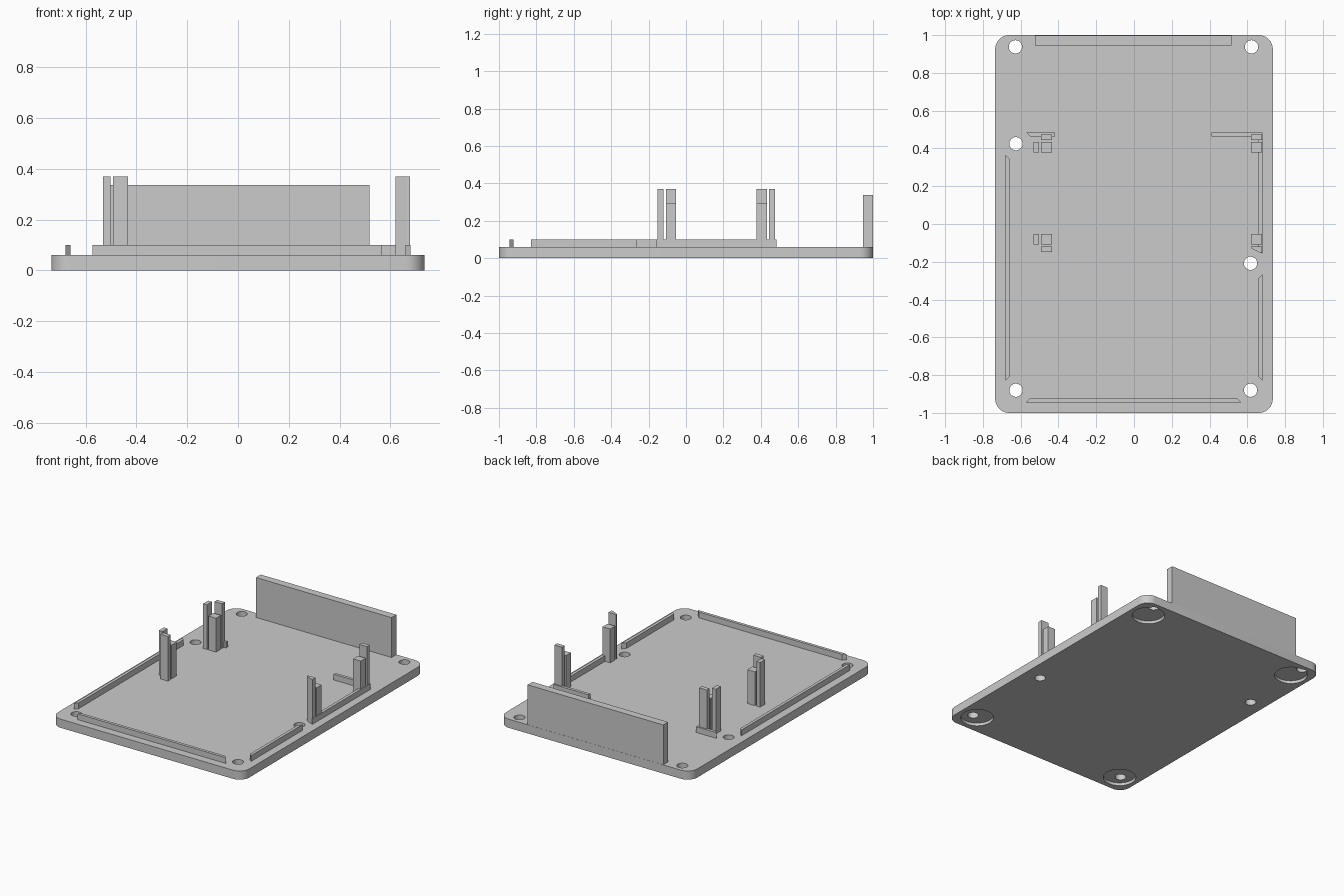
import bpy, bmesh, math

old = bpy.data.objects.get("Cube")
if old:
    bpy.data.objects.remove(old, do_unlink=True)

# Single plastic colour
grey = bpy.data.materials.new("grey plastic")
grey.use_nodes = True
color = (0.6, 0.6, 0.6, 1)
grey.diffuse_color = color
grey.node_tree.nodes["Principled BSDF"].inputs["Base Color"].default_value = color

PLATE_TOP, RIDGE_TOP, POST_TOP, TAB_TOP = 0.06, 0.10, 0.295, 0.37
SINK = 0.01  # parts start slightly inside the plate


def prism(name, outline, z0, z1):
    """Extrude a flat outline from z0 to z1."""
    bm = bmesh.new()
    face = bm.faces.new([bm.verts.new((x, y, z0)) for x, y in outline])
    moved = bmesh.ops.extrude_face_region(bm, geom=[face])["geom"]
    verts = [v for v in moved if isinstance(v, bmesh.types.BMVert)]
    bmesh.ops.translate(bm, verts=verts, vec=(0, 0, z1 - z0))
    bmesh.ops.recalc_face_normals(bm, faces=bm.faces)
    mesh = bpy.data.meshes.new(name)
    bm.to_mesh(mesh)
    bm.free()
    mesh.materials.append(grey)
    obj = bpy.data.objects.new(name, mesh)
    bpy.context.collection.objects.link(obj)
    return obj


def box(name, x0, x1, y0, y1, top):
    return prism(name, [(x0, y0), (x1, y0), (x1, y1), (x0, y1)], PLATE_TOP - SINK, top)


def arc(cx, cy, r, start, end, n):
    return [(cx + r * math.cos(start + (end - start) * i / n),
             cy + r * math.sin(start + (end - start) * i / n)) for i in range(n + 1)]


# Rounded base plate
half_x, half_y, radius = 0.735, 1.0, 0.075
outline = []
for i, (sx, sy) in enumerate([(1, 1), (-1, 1), (-1, -1), (1, -1)]):
    a = i * math.pi / 2
    outline += arc(sx * (half_x - radius), sy * (half_y - radius), radius, a, a + math.pi / 2, 10)
plate = prism("base_plate", outline, 0, PLATE_TOP)


def cut_circle(x, y, r, z0, z1):
    cutter = prism("hole_cutter", arc(x, y, r, 0, 2 * math.pi, 40)[:-1], z0, z1)
    cutter.hide_render = True
    mod = plate.modifiers.new("hole", 'BOOLEAN')
    mod.operation = 'DIFFERENCE'
    mod.solver = 'EXACT'
    mod.object = cutter
    bpy.ops.object.modifier_apply(modifier=mod.name)
    bpy.data.objects.remove(cutter, do_unlink=True)


bpy.ops.object.select_all(action='DESELECT')
bpy.context.view_layer.objects.active = plate
plate.select_set(True)

# Round foot recesses underneath, then the screw holes
for sx in (-1, 1):
    for sy in (-1, 1):
        cut_circle(sx * 0.6, sy * 0.86, 0.105, -0.02, 0.02)
for x, y in [(-0.628, 0.938), (0.622, 0.938), (-0.625, 0.425),
             (0.617, -0.208), (-0.625, -0.88), (0.617, -0.88)]:
    cut_circle(x, y, 0.035, -0.05, 0.1)
bpy.ops.object.shade_smooth_by_angle(angle=math.radians(30))

# Back wall
box("back_wall", -0.525, 0.517, 0.946, 0.999, 0.337)

# Locating ridges with mitred ends
T = 0.021
SIDE = 0.68


def side_ridge(name, s, y0, y1, m0, m1):
    inner = SIDE - T
    prism(name, [(s * SIDE, y0), (s * SIDE, y1), (s * inner, y1 - m1), (s * inner, y0 + m0)],
          PLATE_TOP - SINK, RIDGE_TOP)


def cross_ridge(name, y_out, y_in, x0, x1, m0, m1):
    prism(name, [(x0, y_out), (x1, y_out), (x1 - m1, y_in), (x0 + m0, y_in)],
          PLATE_TOP - SINK, RIDGE_TOP)


side_ridge("right_ridge", -1, -0.83, 0.365, T, T)
side_ridge("left_front_ridge", 1, -0.83, -0.265, T, T)
side_ridge("left_back_ridge", 1, -0.157, 0.485, 0.015, T)
cross_ridge("front_ridge", -0.944, -0.923, -0.572, 0.568, T, T)
cross_ridge("back_right_ridge", 0.485, 0.464, -0.572, -0.418, T, 0)
cross_ridge("back_left_ridge", 0.485, 0.464, 0.41, SIDE, 0, T)

# Support posts with taller retaining tabs
for side, x0, x1 in (("right", -0.492, -0.434), ("left", 0.62, 0.678)):
    for end, y0, y1 in (("front", -0.108, -0.053), ("back", 0.378, 0.433)):
        box(f"{end}_{side}_post", x0, x1, y0, y1, POST_TOP)
        if side == "right":
            box(f"{end}_{side}_side_tab", -0.532, -0.503, y0, y1, TAB_TOP)
    box(f"back_{side}_end_tab", x0, x1, 0.445, 0.475, TAB_TOP)
box("front_right_end_tab", -0.492, -0.434, -0.149, -0.119, TAB_TOP)
# This tab is trimmed to clear the screw hole
prism("front_left_end_tab", [(0.62, -0.119), (0.678, -0.119), (0.678, -0.152),
                             (0.663, -0.15), (0.62, -0.128)], PLATE_TOP - SINK, TAB_TOP)
